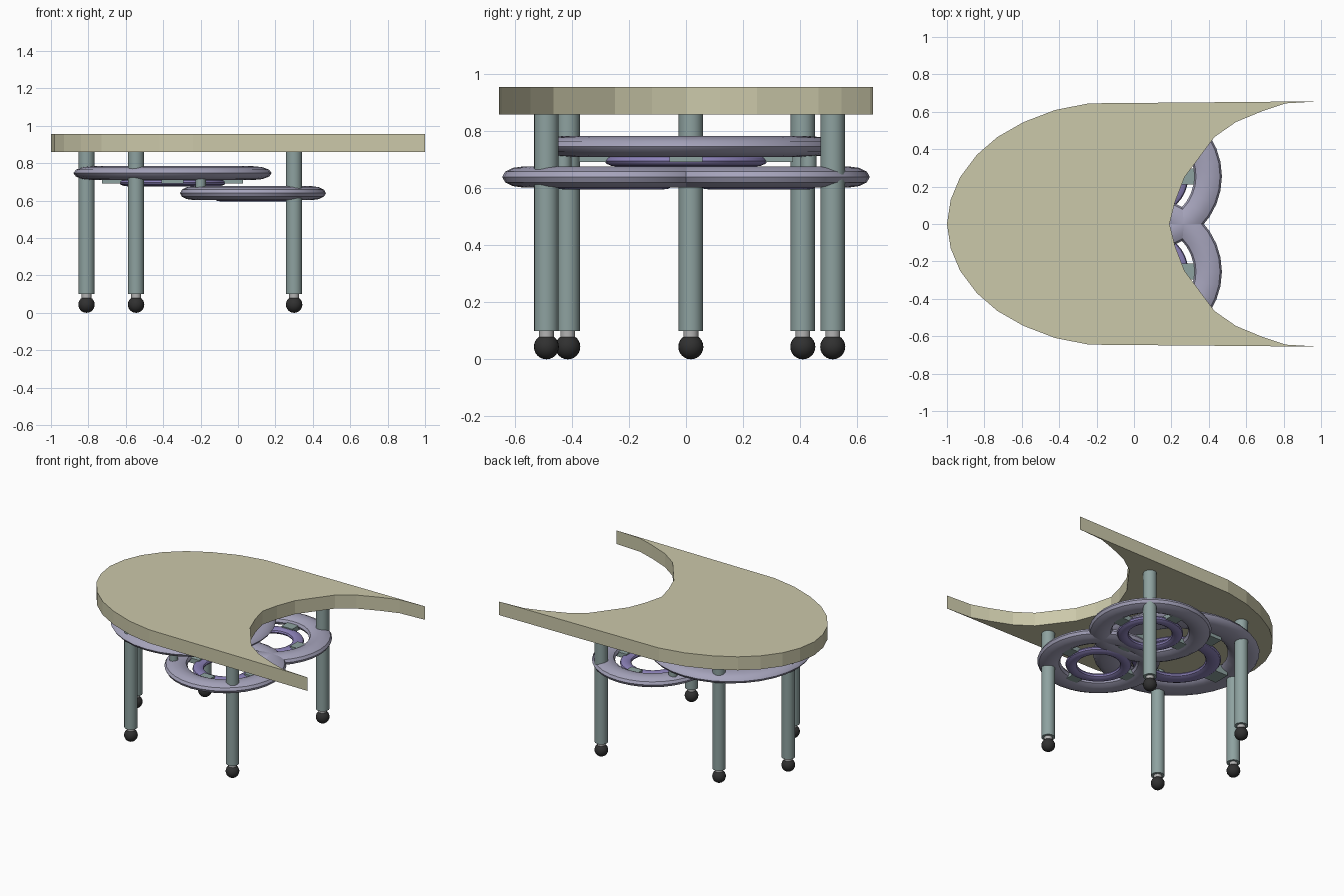
import bpy, bmesh
from math import pi, cos, sin

if "Cube" in bpy.data.objects:
    bpy.data.objects.remove(bpy.data.objects["Cube"])


def paint(name, rgb):
    m = bpy.data.materials.new(name)
    m.diffuse_color = (*rgb, 1)
    m.use_nodes = True
    m.node_tree.nodes["Principled BSDF"].inputs["Base Color"].default_value = m.diffuse_color
    return m


TOP = paint("cream", (0.60, 0.58, 0.40))
LEG = paint("teal_grey", (0.27, 0.36, 0.35))
RING = paint("lavender", (0.38, 0.37, 0.50))
HUB = paint("violet", (0.26, 0.22, 0.48))
FOOT = paint("dark", (0.03, 0.03, 0.03))
NECK = paint("silver", (0.45, 0.45, 0.45))


def finish(name, mat, smooth=True):
    ob = bpy.context.object
    ob.name = name
    ob.data.materials.append(mat)
    if smooth:
        bpy.ops.object.shade_smooth_by_angle(angle=0.6)
    return ob


def post(name, x, y, z0, z1, r, mat):
    bpy.ops.mesh.primitive_cylinder_add(vertices=24, radius=r, depth=z1 - z0,
                                        location=(x, y, (z0 + z1) / 2))
    finish(name, mat)


def flat_ring(name, x, y, z, outer, inner, half, mat):
    minor = (outer - inner) / 2
    bpy.ops.mesh.primitive_torus_add(location=(x, y, z), major_segments=32, minor_segments=12,
                                     major_radius=(outer + inner) / 2, minor_radius=minor)
    bpy.context.object.scale.z = half / minor
    bpy.ops.object.transform_apply(location=False, rotation=False, scale=True)
    finish(name, mat)


def wheel(name, x, y, z, r, hub_z):
    flat_ring(name + "_rim", x, y, z, r, r * 0.62, 0.037, RING)
    flat_ring(name + "_hub_ring", x, y, hub_z, r * 0.54, r * 0.35, 0.021, HUB)
    # four short spokes between hub ring and rim
    low, high = hub_z - 0.005, z + 0.005
    for i in range(4):
        a = i * pi / 2
        d = r * 0.58
        bpy.ops.mesh.primitive_cube_add(size=1, rotation=(0, 0, a),
                                        location=(x + d * cos(a), y + d * sin(a), (low + high) / 2))
        bpy.context.object.scale = (r * 0.26, r * 0.22, high - low)
        finish(f"{name}_spoke_{i}", LEG, False)


# crescent table top: half outline mirrored across y = 0
outer = [(-1, 0), (-0.98, 0.13), (-0.93, 0.25), (-0.84, 0.37), (-0.73, 0.465),
         (-0.59, 0.545), (-0.42, 0.61), (-0.24, 0.645), (1, 0.656)]
inner = [(0.81, 0.645), (0.69, 0.605), (0.545, 0.545), (0.43, 0.465),
         (0.27, 0.25), (0.22, 0.12), (0.19, 0)]
half = outer + inner
outline = half + [(x, -y) for x, y in reversed(half[1:-1])]
bm = bmesh.new()
face = bm.faces.new([bm.verts.new((x, y, 0.86)) for x, y in outline])
ext = bmesh.ops.extrude_face_region(bm, geom=[face])
bmesh.ops.translate(bm, vec=(0, 0, 0.095),
                    verts=[v for v in ext["geom"] if isinstance(v, bmesh.types.BMVert)])
bmesh.ops.recalc_face_normals(bm, faces=bm.faces)
mesh = bpy.data.meshes.new("table_top")
bm.to_mesh(mesh)
bm.free()
mesh.materials.append(TOP)
bpy.context.collection.objects.link(bpy.data.objects.new("table_top", mesh))

# five legs with ball feet
for i, (x, y) in enumerate([(-0.81, 0.017), (-0.545, -0.415), (-0.545, 0.41),
                            (0.30, -0.49), (0.30, 0.515)]):
    post(f"leg_{i}", x, y, 0.10, 0.87, 0.043, LEG)
    post(f"leg_neck_{i}", x, y, 0.06, 0.11, 0.026, NECK)
    bpy.ops.mesh.primitive_uv_sphere_add(segments=20, ring_count=12, radius=0.044,
                                         location=(x, y, 0.044))
    finish(f"ball_foot_{i}", FOOT)

# one large upper wheel and a pair of lower wheels joined by short posts
wheel("upper_wheel", -0.35, 0, 0.747, 0.53, 0.697)
for side, s in (("right", -1), ("left", 1)):
    wheel(f"lower_wheel_{side}", 0.08, s * 0.255, 0.64, 0.39, 0.617)
    post(f"link_post_{side}", -0.20, s * 0.43, 0.64, 0.745, 0.028, LEG)
